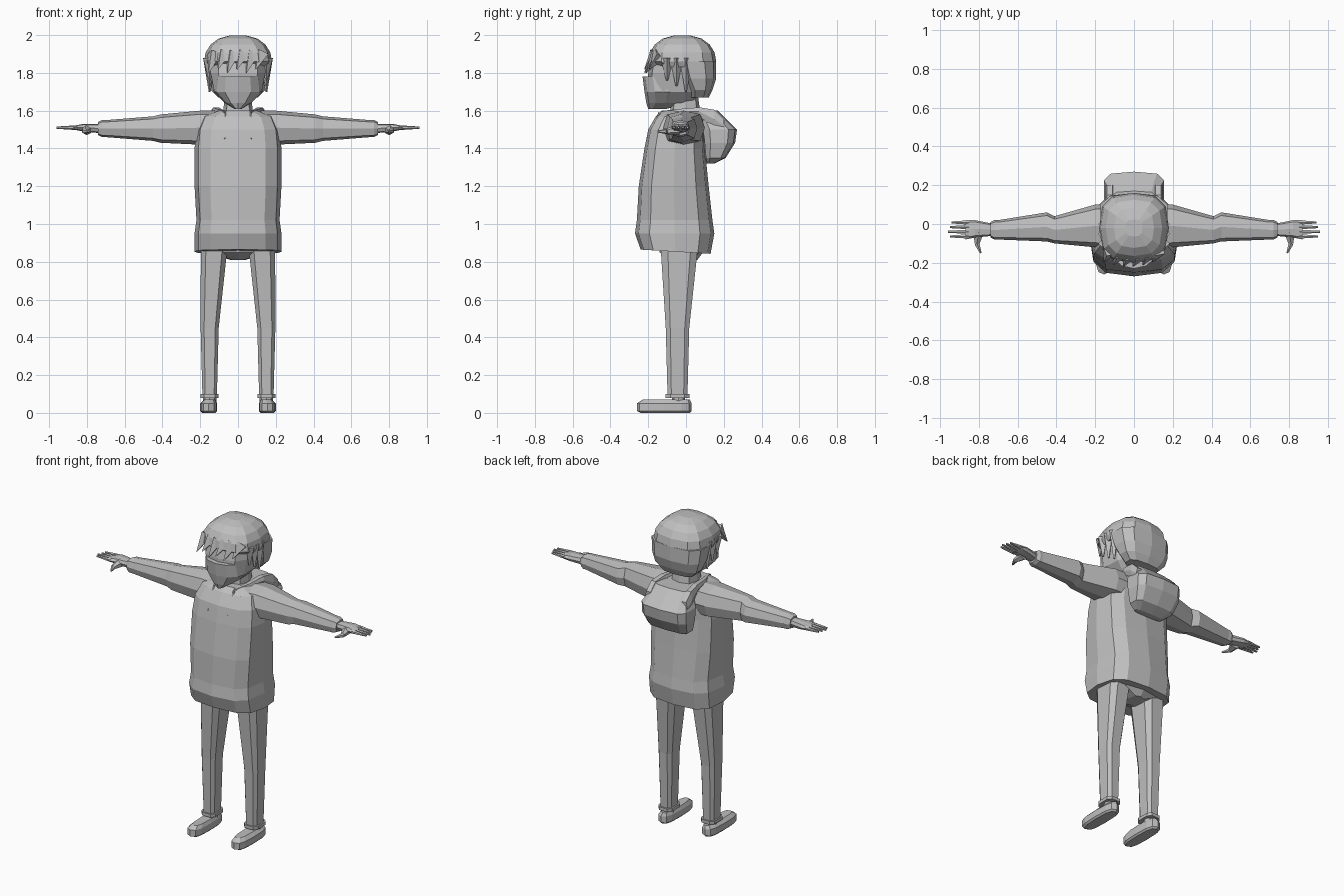
import bpy, bmesh, math
from mathutils import Vector

cube = bpy.data.objects.get("Cube")
if cube:
    bpy.data.objects.remove(cube)

SHADE = 0.52
grey = bpy.data.materials.new("plain grey")
grey.use_nodes = True
grey.diffuse_color = (SHADE, SHADE, SHADE, 1)
grey.node_tree.nodes["Principled BSDF"].inputs["Base Color"].default_value = grey.diffuse_color


def rounded(value, power):
    """Push a sine or cosine outwards so that a circle becomes a rounded box."""
    return math.copysign(abs(value) ** power, value) if abs(value) > 1e-6 else 0


def finish(name, bm):
    """Turn the bmesh into a grey object with outward normals."""
    bmesh.ops.recalc_face_normals(bm, faces=bm.faces)
    mesh = bpy.data.meshes.new(name)
    bm.to_mesh(mesh)
    bm.free()
    mesh.materials.append(grey)
    part = bpy.data.objects.new(name, mesh)
    bpy.context.collection.objects.link(part)
    return part


def loft(name, rows, axis="z", sides=8, power=0.7, turn=0.0):
    """Skin through rounded-box rings; a row is (position, a_min, a_max, b_min, b_max)."""
    bm = bmesh.new()
    rings = []
    for t, a_min, a_max, b_min, b_max in rows:
        ring = []
        for i in range(sides):
            angle = math.tau * (i + turn) / sides
            a = (a_min + a_max + (a_max - a_min) * rounded(math.cos(angle), power)) / 2
            b = (b_min + b_max + (b_max - b_min) * rounded(math.sin(angle), power)) / 2
            point = {"x": (t, a, b), "y": (a, t, b), "z": (a, b, t)}[axis]
            ring.append(bm.verts.new(point))
        rings.append(ring)
    for low, high in zip(rings, rings[1:]):
        for i in range(sides):
            bm.faces.new((low[i - 1], low[i], high[i], high[i - 1]))
    bm.faces.new(rings[0])
    bm.faces.new(rings[-1])
    return finish(name, bm)


def body(name, rows, **options):
    """Loft upwards, symmetric in x; a row is (z, half_width, front, back)."""
    return loft(name, [(z, -w, w, front, back) for z, w, front, back in rows], **options)


def tapered(name, start, end, start_radius, end_radius, sides=6):
    """Tapered rod between two points."""
    start, end = Vector(start), Vector(end)
    direction = end - start
    bm = bmesh.new()
    bmesh.ops.create_cone(bm, segments=sides, cap_ends=True, depth=direction.length,
                          radius1=start_radius, radius2=end_radius)
    bm.transform(direction.to_track_quat("Z", "Y").to_matrix().to_4x4())
    bmesh.ops.translate(bm, verts=bm.verts, vec=(start + end) / 2)
    return finish(name, bm)


def pair(part):
    """Name the part as the left one and add its mirrored right twin."""
    name = part.name
    part.name = "left_" + name
    bm = bmesh.new()
    bm.from_mesh(part.data)
    for v in bm.verts:
        v.co.x = -v.co.x
    finish("right_" + name, bm)


# Jacket, its hem sloping up towards the front
jacket = body("jacket", [
    (0.85, 0.23, -0.24, 0.13), (0.95, 0.23, -0.27, 0.15), (1.02, 0.22, -0.26, 0.14),
    (1.2, 0.23, -0.25, 0.12), (1.4, 0.23, -0.22, 0.1), (1.5, 0.22, -0.2, 0.1),
    (1.57, 0.19, -0.16, 0.1), (1.6, 0.11, -0.13, 0.09)], sides=12, power=0.65)
for v in jacket.data.vertices:
    if v.co.z < 0.9:
        v.co.z -= 0.06 * v.co.y

body("hips", [(0.81, 0.04, -0.06, 0.06), (0.85, 0.17, -0.14, 0.09), (0.92, 0.19, -0.15, 0.1)])
body("neck", [(1.56, 0.08, -0.09, 0.08), (1.7, 0.07, -0.07, 0.06)])

# Head and lower-face mask
body("face", [(1.64, 0.07, -0.17, 0.05), (1.7, 0.13, -0.2, 0.08),
              (1.8, 0.15, -0.2, 0.1), (1.9, 0.15, -0.18, 0.1)], sides=10, turn=0.5)
body("face_mask", [(1.61, 0.02, -0.2, -0.1), (1.64, 0.07, -0.21, 0), (1.7, 0.13, -0.22, 0.02),
                   (1.78, 0.12, -0.23, 0)], sides=12, power=0.9)

# Hair cap as a faceted dome, with the fuller back of the hair
dome = []
for step in range(5):
    angle = math.radians(20 * step)
    spread = math.cos(angle) ** 0.8
    dome.append((1.86 + 0.14 * math.sin(angle), 0.18 * spread,
                 -0.02 - 0.18 * spread, -0.02 + 0.18 * spread))
body("hair_cap", [(1.83, 0.17, -0.16, 0.16)] + dome, sides=12)
body("hair_back", [(1.67, 0.11, 0.02, 0.12), (1.71, 0.15, 0.01, 0.14),
                   (1.77, 0.17, -0.03, 0.16), (1.86, 0.18, -0.06, 0.16)], sides=10, turn=0.5)

# Pointed locks over the forehead and ears
for i in range(6):
    x = 0.05 * (i - 2.5)
    y = 1.6 * x * x - 0.19
    tapered(f"fringe_lock_{i + 1}", (x, y + 0.03, 1.9),
            (x - 0.03, y - 0.03, 1.8 + 0.02 * (i % 2)), 0.04, 0.002, sides=4)
for i in range(3):
    y = 0.05 * (i - 2)
    pair(tapered(f"side_lock_{i + 1}", (0.15, y, 1.88), (0.15, y, 1.76 - 0.03 * i),
                 0.035, 0.005, sides=4))

# Sleeves with a bent elbow, and cuffs
pair(loft("sleeve", [
    (0.06, -0.13, 0.1, 1.42, 1.6), (0.2, -0.12, 0.1, 1.42, 1.6),
    (0.41, -0.1, 0.04, 1.43, 1.58), (0.45, -0.09, 0.06, 1.44, 1.57),
    (0.7, -0.08, 0.02, 1.46, 1.55)], axis="x"))
pair(loft("sleeve_cuff", [(0.69, -0.08, 0.02, 1.46, 1.55), (0.72, -0.08, 0.02, 1.46, 1.55),
                          (0.74, -0.07, 0.01, 1.47, 1.54)], axis="x"))

# Hands
pair(loft("palm", [(0.72, -0.06, 0, 1.48, 1.53), (0.82, -0.07, 0.02, 1.49, 1.53),
                   (0.87, -0.08, 0.02, 1.5, 1.52)], axis="x"))
for i in range(4):
    y = 0.024 * i - 0.064
    reach = 0.96 - 0.01 * abs(i - 1)
    pair(tapered(f"finger_{i + 1}", (0.85, y, 1.51), (reach, y, 1.51), 0.013, 0.006))
pair(tapered("thumb_base", (0.8, -0.04, 1.5), (0.81, -0.1, 1.49), 0.03, 0.015))
pair(tapered("thumb_tip", (0.81, -0.1, 1.49), (0.79, -0.15, 1.49), 0.015, 0.005))

# Trouser legs and cuffs
pair(loft("trouser_leg", [(0.09, 0.11, 0.19, -0.1, 0.01), (0.45, 0.1, 0.2, -0.11, 0.02),
                          (0.9, 0.05, 0.2, -0.14, 0.07)], power=0.55, turn=0.5))
pair(loft("trouser_cuff", [(0.08, 0.1, 0.2, -0.11, 0.02), (0.1, 0.1, 0.2, -0.11, 0.02)],
          power=0.55, turn=0.5))

# Shoes and ankles
pair(loft("shoe", [(0, 0.12, 0.19, -0.24, 0.02), (0.01, 0.11, 0.2, -0.26, 0.03),
                   (0.05, 0.11, 0.2, -0.26, 0.03), (0.07, 0.12, 0.18, -0.23, 0.02)],
          sides=12, power=0.65))
pair(tapered("ankle", (0.15, -0.04, 0.04), (0.15, -0.04, 0.1), 0.035, 0.035, sides=8))

# Drawstrings and the hood edges running over the shoulders
pair(tapered("drawstring", (0.07, -0.2, 1.45), (0.07, -0.14, 1.59), 0.006, 0.006))
pair(loft("hood_edge", [
    (-0.13, 0.06, 0.08, 1.57, 1.6), (-0.04, 0.08, 0.12, 1.58, 1.61),
    (0.07, 0.09, 0.14, 1.57, 1.62), (0.15, 0.1, 0.15, 1.5, 1.61),
    (0.2, 0.1, 0.15, 1.48, 1.56)], axis="y", sides=6))

# Hood hanging down the back
body("hood", [
    (1.32, 0.1, 0.11, 0.15), (1.35, 0.14, 0.1, 0.21), (1.43, 0.16, 0.09, 0.26),
    (1.5, 0.16, 0.08, 0.27), (1.54, 0.14, 0.07, 0.23), (1.6, 0.12, 0.06, 0.17)],
    sides=10, power=0.55, turn=0.5)
